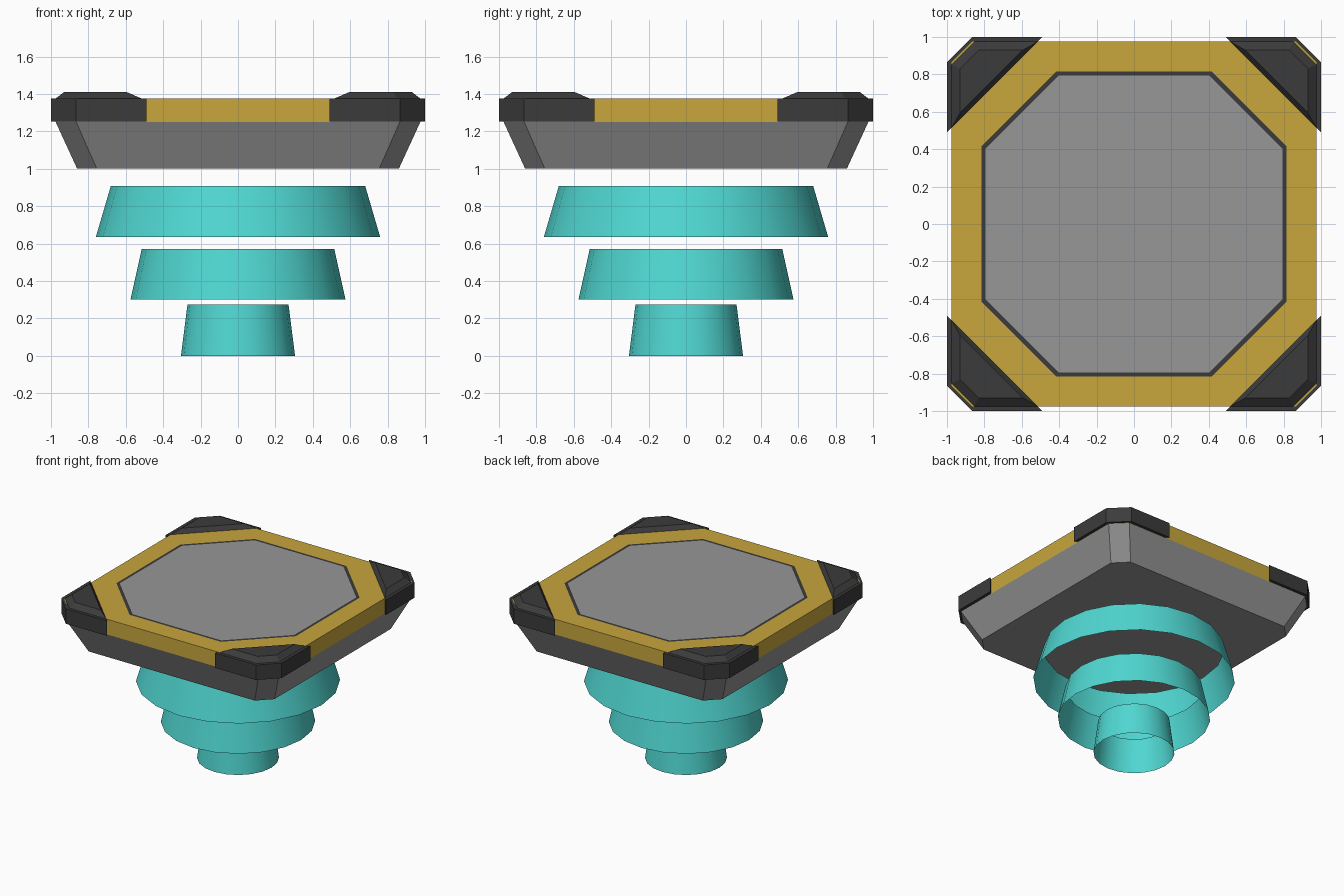
import bpy, math

if "Cube" in bpy.data.objects:
    bpy.data.objects.remove(bpy.data.objects["Cube"])


def material(name, rgb):
    m = bpy.data.materials.new(name)
    m.diffuse_color = (*rgb, 1)
    m.use_nodes = True
    m.node_tree.nodes["Principled BSDF"].inputs["Base Color"].default_value = m.diffuse_color
    return m


GREY = material("grey metal", (0.31, 0.31, 0.31))
GOLD = material("gold trim", (0.58, 0.385, 0.046))
DARK = material("dark rubber", (0.044, 0.044, 0.044))
TEAL = material("teal glow", (0.08, 0.68, 0.64))


def loft(name, rings, bands, bottom=None, top=None, smooth=False):
    """Skin equal-length rings; bands holds one material per gap, bottom/top cap them."""
    mats, faces, idx = [], [], []
    n = len(rings[0])

    def slot(m):
        if m not in mats:
            mats.append(m)
        return mats.index(m)

    for r, m in enumerate(bands):
        for i in range(n):
            j = (i + 1) % n
            faces.append((r * n + i, r * n + j, (r + 1) * n + j, (r + 1) * n + i))
            idx.append(slot(m))
    if bottom:
        faces.append(tuple(reversed(range(n))))
        idx.append(slot(bottom))
    if top:
        faces.append(tuple(range((len(rings) - 1) * n, len(rings) * n)))
        idx.append(slot(top))
    me = bpy.data.meshes.new(name)
    me.from_pydata([p for ring in rings for p in ring], [], faces)
    for m in mats:
        me.materials.append(m)
    for p, k in zip(me.polygons, idx):
        p.material_index = k
        p.use_smooth = smooth
    ob = bpy.data.objects.new(name, me)
    bpy.context.collection.objects.link(ob)
    return ob


def octagon(half, flat, z):
    """Square of half-width 'half' with corners cut; flats reach +-flat."""
    pts = []
    for k in range(4):
        c, s = round(math.cos(k * math.pi / 2)), round(math.sin(k * math.pi / 2))
        for x, y in ((half, -flat), (half, flat)):
            pts.append((c * x - s * y, s * x + c * y, z))
    return pts


def circle(r, z, n=20):
    return [(r * math.cos(2 * math.pi * i / n), r * math.sin(2 * math.pi * i / n), z)
            for i in range(n)]


# Open thrust rings, smallest at the bottom
for name, r0, z0, r1, z1 in (("small_ring", 0.305, 0.0, 0.27, 0.275),
                             ("middle_ring", 0.575, 0.3, 0.515, 0.57),
                             ("large_ring", 0.76, 0.635, 0.68, 0.908)):
    loft(name, [circle(r0, z0), circle(r1, z1)], [TEAL], smooth=True)

# Platform: tapered hull, gold rim, dark seam, grey top panel
loft("platform",
     [octagon(0.86, 0.755, 1.0), octagon(0.975, 0.865, 1.25), octagon(0.975, 0.865, 1.375),
      octagon(0.815, 0.415, 1.375), octagon(0.793, 0.403, 1.375)],
     [GREY, GOLD, GOLD, DARK], bottom=GREY, top=GREY)


# Corner guards: a base block with a stepped, bevelled cap
def guard_ring(out, inner, cut, z):
    return [(out, inner, z), (out, cut, z), (cut, out, z), (inner, out, z)]


rings = [guard_ring(1.0, 0.49, 0.865, 1.252), guard_ring(1.0, 0.49, 0.865, 1.375),
         guard_ring(0.975, 0.515, 0.853, 1.375), guard_ring(0.93, 0.595, 0.83, 1.41)]
for k in range(4):
    ob = loft("corner_guard_%d" % (k + 1), rings, [DARK] * 3, bottom=DARK, top=DARK)
    ob.rotation_euler.z = k * math.pi / 2
